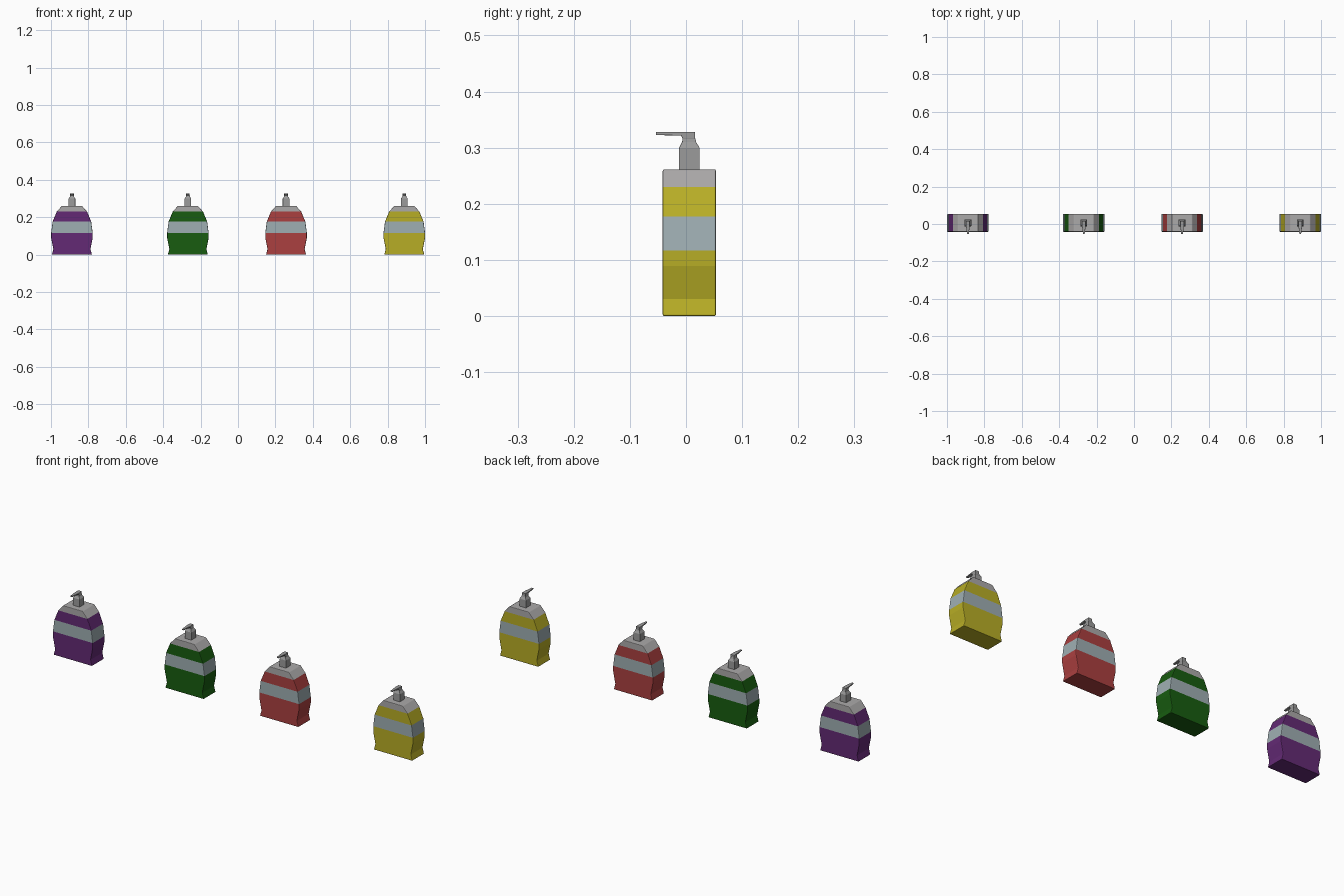
import bpy, bmesh

if "Cube" in bpy.data.objects:
    bpy.data.objects.remove(bpy.data.objects["Cube"])

CY = 0.006  # depth centre of bottle and pump


def material(name, rgb):
    m = bpy.data.materials.new(name)
    m.diffuse_color = (*rgb, 1)
    m.use_nodes = True
    m.node_tree.nodes["Principled BSDF"].inputs["Base Color"].default_value = m.diffuse_color
    return m


def solid(name, loops_co, mats, bands=None, bevel=0.0):
    """Skin a stack of four-cornered loops into a closed solid."""
    bm = bmesh.new()
    loops = [[bm.verts.new(c) for c in loop] for loop in loops_co]
    faces = [(bm.faces.new(loops[0][::-1]), 0)]
    for i, (a, b) in enumerate(zip(loops, loops[1:])):
        for k in range(4):
            n = (k + 1) % 4
            faces.append((bm.faces.new((a[k], a[n], b[n], b[k])), i))
    faces.append((bm.faces.new(loops[-1]), len(loops) - 2))
    if bands:
        for f, i in faces:
            f.material_index = bands[i]
    bmesh.ops.recalc_face_normals(bm, faces=bm.faces)
    me = bpy.data.meshes.new(name)
    bm.to_mesh(me)
    bm.free()
    for m in mats:
        me.materials.append(m)
    ob = bpy.data.objects.new(name, me)
    bpy.context.collection.objects.link(ob)
    if bevel:
        mod = ob.modifiers.new("soft_edges", 'BEVEL')
        mod.width = bevel
        mod.segments = 2
        mod.limit_method = 'ANGLE'
        mod.angle_limit = 0.7
    return ob


def upright(x0, rings):
    """Horizontal loops from (half width, y min, y max, z)."""
    return [[(x0 + sx * hw, y, z) for sx, y in
             ((-1, y0), (1, y0), (1, y1), (-1, y1))] for hw, y0, y1, z in rings]


def forward(x0, rings):
    """Vertical loops from (half width, y, z min, z max)."""
    return [[(x0 + sx * hw, y, z) for sx, z in
             ((-1, z0), (1, z0), (1, z1), (-1, z1))] for hw, y, z0, z1 in rings]


label = material("label", (0.345, 0.424, 0.448))
cap = material("shoulder_grey", (0.41, 0.40, 0.40))
pump = material("pump_grey", (0.33, 0.33, 0.33))

# Bottle silhouette: half width and height of each ring
profile = [(0.107, 0.0), (0.099, 0.03), (0.111, 0.089), (0.111, 0.117),
           (0.103, 0.177), (0.081, 0.23), (0.053, 0.2615)]
D = 0.0475

for colour, rgb, x in (("purple", (0.126, 0.023, 0.177), -0.888),
                       ("green", (0.009, 0.107, 0.005), -0.268),
                       ("red", (0.406, 0.051, 0.051), 0.257),
                       ("yellow", (0.477, 0.42, 0.019), 0.889)):
    soap = material(colour + "_soap", rgb)
    # Body with label band and grey shoulder
    body = [(w, CY - D, CY + D, z) for w, z in profile]
    solid(colour + "_bottle", upright(x, body), (soap, label, cap),
          (0, 0, 0, 1, 0, 2), 0.003)
    # Pump collar and tapered neck
    solid(colour + "_pump", upright(x, [
        (0.018, CY - 0.0185, CY + 0.0185, 0.26),
        (0.018, CY - 0.0185, CY + 0.0185, 0.299),
        (0.011, -0.007, 0.018, 0.310),
        (0.010, -0.006, 0.0165, 0.317)]), (pump,), bevel=0.001)
    # Flat nozzle tapering forward from the pump head
    solid(colour + "_spout", forward(x, [
        (0.010, 0.016, 0.316, 0.328),
        (0.010, -0.006, 0.316, 0.328),
        (0.010, -0.009, 0.3215, 0.328),
        (0.0045, -0.0535, 0.3225, 0.328)]), (pump,), bevel=0.001)
